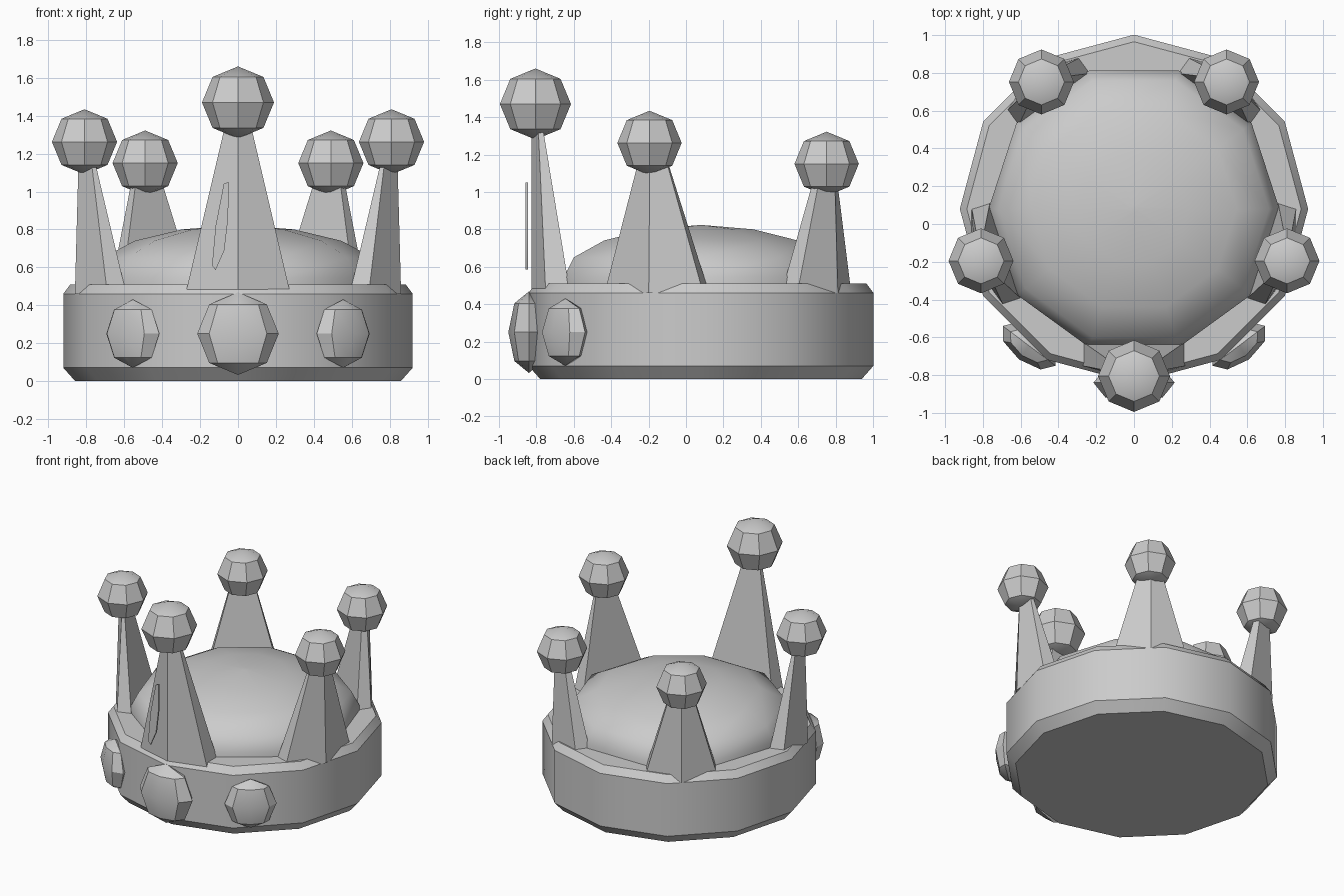
import bpy, bmesh
from math import sin, cos, pi, radians
from mathutils import Matrix, Vector

if "Cube" in bpy.data.objects:
    bpy.data.objects.remove(bpy.data.objects["Cube"])

CY = 0.08  # the band is centred slightly behind the origin


def finish(name, bm, angle=30):
    bmesh.ops.recalc_face_normals(bm, faces=bm.faces)
    me = bpy.data.meshes.new(name)
    bm.to_mesh(me)
    bm.free()
    ob = bpy.data.objects.new(name, me)
    bpy.context.collection.objects.link(ob)
    bpy.ops.object.select_all(action='DESELECT')
    ob.select_set(True)
    bpy.context.view_layer.objects.active = ob
    bpy.ops.object.shade_smooth_by_angle(angle=radians(angle))
    return ob


def lathe(name, profile, sides, start, angle):
    """Closed stack of regular polygons, profile = (radius, z)."""
    bm = bmesh.new()
    rings = []
    for r, z in profile:
        rings.append([bm.verts.new((r * cos(start + 2 * pi * i / sides),
                                    CY + r * sin(start + 2 * pi * i / sides), z))
                      for i in range(sides)])
    for a, b in zip(rings, rings[1:]):
        for i in range(sides):
            j = (i + 1) % sides
            bm.faces.new((a[i], a[j], b[j], b[i]))
    bm.faces.new(rings[0][::-1])
    bm.faces.new(rings[-1])
    return finish(name, bm, angle)


def sphere(name, loc, scale, turn=0):
    bm = bmesh.new()
    bmesh.ops.create_uvsphere(bm, u_segments=8, v_segments=4, radius=1)
    m = Matrix.Translation(loc) @ Matrix.Rotation(turn, 4, 'Z') @ Matrix.Diagonal((*scale, 1))
    bmesh.ops.transform(bm, matrix=m, verts=bm.verts)
    return finish(name, bm)


def spike(name, deg, base, top, z0, z1):
    """Tapered point; base/top = (half width, inner r, edge r, ridge r)."""
    a = radians(deg)
    out, tan = Vector((cos(a), sin(a), 0)), Vector((-sin(a), cos(a), 0))
    bm = bmesh.new()
    rings = []
    for (w, ri, re, rm), z in ((base, z0), (top, z1)):
        plan = [(-w, ri), (-w, re), (0, rm), (w, re), (w, ri)]
        rings.append([bm.verts.new(out * r + tan * t + Vector((0, CY, z))) for t, r in plan])
    for i in range(5):
        j = (i + 1) % 5
        bm.faces.new((rings[0][i], rings[0][j], rings[1][j], rings[1][i]))
    bm.faces.new(rings[0])
    bm.faces.new(rings[1])
    return finish(name, bm)


# Band with chamfered lower and upper edges
lathe("band", [(0.86, 0), (0.922, 0.07), (0.922, 0.46), (0.885, 0.51), (0.70, 0.51)], 12, 0, 35)

# Domed cushion inside the band
lathe("cushion", [(0.77, 0.45), (0.77, 0.545), (0.715, 0.65), (0.545, 0.74),
                  (0.295, 0.80), (0.02, 0.822)], 10, 0, 37)

# Points and the balls on their tips
sphere("front_ball", (0, -0.805, 1.47), (0.19,) * 3)
spike("front_spike", -90, (0.277, 0.70, 0.83, 0.905), (0.07, 0.845, 0.87, 0.905), 0.46, 1.34)
for side, s in (("right", 1), ("left", -1)):
    sphere(side + "_ball", (0.81 * s, -0.195, 1.262), (0.172,) * 3)
    spike(side + "_spike", 90 - 108 * s, (0.277, 0.71, 0.815, 0.905),
          (0.08, 0.82, 0.84, 0.885), 0.46, 1.16)
    sphere(side + "_back_ball", (0.49 * s, 0.752, 1.15), (0.172,) * 3)
    spike(side + "_back_spike", 90 - 36 * s, (0.245, 0.71, 0.815, 0.905),
          (0.085, 0.80, 0.84, 0.885), 0.46, 1.05)
    # Side gems follow the band's curve
    sphere(side + "_gem", (0.555 * s, -0.645, 0.25), (0.175, 0.09, 0.18), radians(37 * s))

# Large front gem
sphere("front_gem", (0, -0.84, 0.25), (0.215, 0.11, 0.218))

# Thin glint plate floating on the front point
bm = bmesh.new()
glint = [(-0.05, 1.05), (-0.075, 1.04), (-0.118, 0.82), (-0.137, 0.61),
         (-0.118, 0.585), (-0.072, 0.69), (-0.052, 0.86)]
f = bm.faces.new([bm.verts.new((x, -0.845, z)) for x, z in glint])
ext = bmesh.ops.extrude_face_region(bm, geom=[f])
bmesh.ops.translate(bm, vec=(0, -0.012, 0),
                    verts=[v for v in ext["geom"] if isinstance(v, bmesh.types.BMVert)])
finish("glint", bm)
